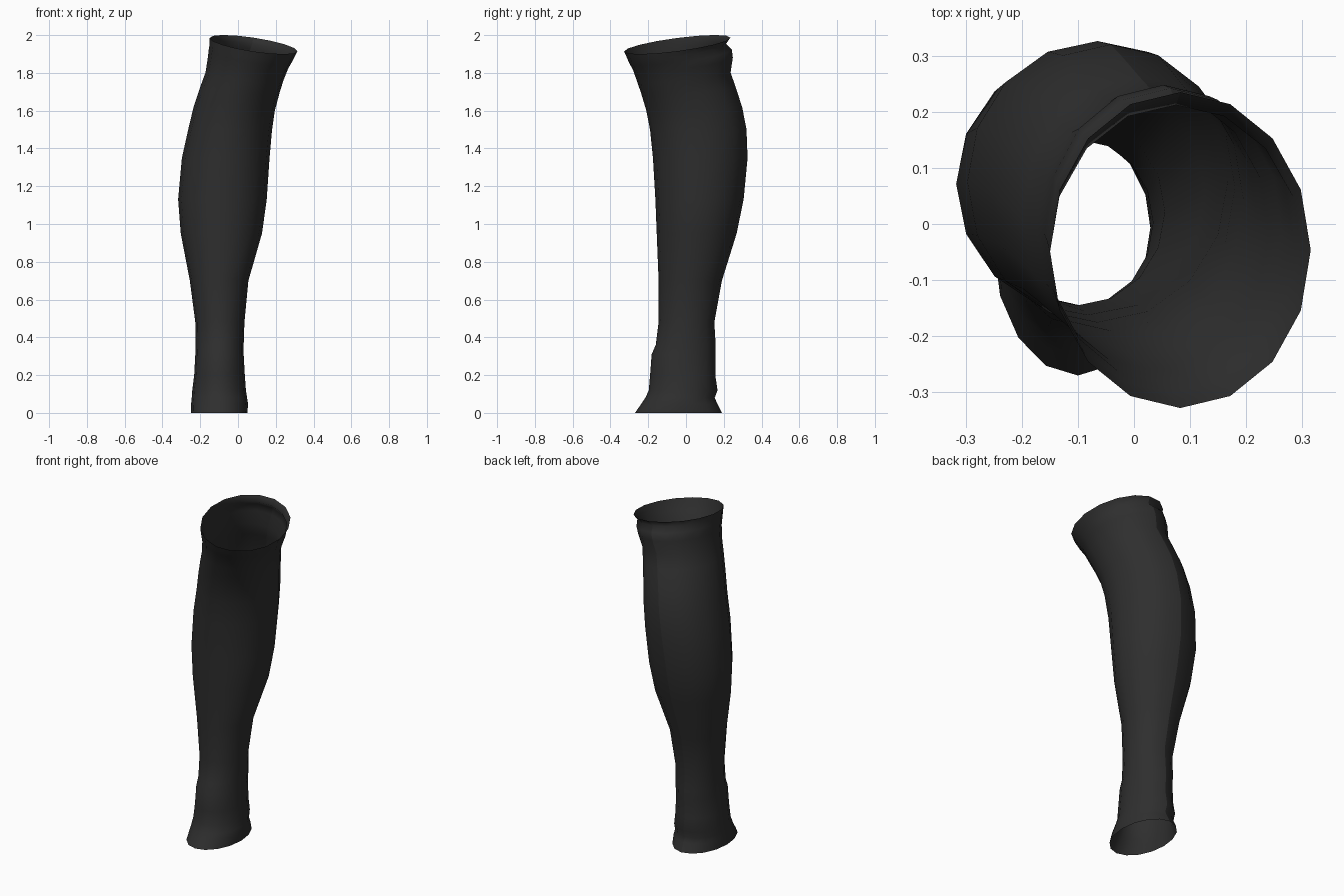
import bpy, bmesh, math

SIDES = 16

# Rings from hem to top rim: z, x min, x max, y min, y max, tilt of the ring
RINGS = [
    (0.00, -0.25, 0.05, -0.27, 0.19, 0),
    (0.05, -0.248, 0.053, -0.235, 0.165, 0),
    (0.08, -0.245, 0.048, -0.215, 0.152, 0),
    (0.12, -0.242, 0.042, -0.197, 0.167, 0),
    (0.20, -0.232, 0.036, -0.19, 0.155, 0),
    (0.31, -0.226, 0.03, -0.182, 0.157, 0),
    (0.36, -0.225, 0.03, -0.16, 0.157, 0),
    (0.48, -0.226, 0.034, -0.145, 0.15, 0),
    (0.70, -0.255, 0.055, -0.145, 0.19, 0),
    (0.95, -0.303, 0.127, -0.155, 0.268, 0),
    (1.13, -0.317, 0.152, -0.162, 0.305, 0),
    (1.35, -0.297, 0.167, -0.175, 0.326, 0),
    (1.50, -0.263, 0.18, -0.19, 0.32, 0.1),
    (1.61, -0.235, 0.195, -0.21, 0.297, 0.3),
    (1.71, -0.20, 0.22, -0.238, 0.262, 0.5),
    (1.78, -0.172, 0.24, -0.26, 0.236, 0.7),
    (1.85, -0.16, 0.265, -0.282, 0.248, 0.9),
    (1.89, -0.155, 0.285, -0.302, 0.242, 1),
    (1.92, -0.15, 0.30, -0.315, 0.212, 1),
    (1.95, -0.15, 0.315, -0.328, 0.235, 1),
]

mat = bpy.data.materials.new("charcoal fabric")
mat.diffuse_color = (0.028, 0.028, 0.028, 1)

# Open tube lofted through the rings, following the calf and the ankle
bm = bmesh.new()
loops = []
for z, x0, x1, y0, y1, tilt in RINGS:
    cx, cy, rx, ry = (x0 + x1) / 2, (y0 + y1) / 2, (x1 - x0) / 2, (y1 - y0) / 2
    loop = []
    for i in range(SIDES):
        a = 2 * math.pi * i / SIDES
        dx, dy = rx * math.cos(a), ry * math.sin(a)
        loop.append(bm.verts.new((cx + dx, cy + dy, z + tilt * (0.13 * dy - 0.15 * dx))))
    loops.append(loop)

for low, high in zip(loops, loops[1:]):
    for i in range(SIDES):
        j = (i + 1) % SIDES
        face = bm.faces.new((low[i], low[j], high[j], high[i]))
        face.smooth = True

# Hard seam down the back
for low, high in zip(loops, loops[1:]):
    bm.edges.get((low[SIDES // 4], high[SIDES // 4])).smooth = False

mesh = bpy.data.meshes.new("leg_sleeve")
bm.to_mesh(mesh)
bm.free()
mesh.materials.append(mat)
obj = bpy.data.objects.new("leg_sleeve", mesh)
bpy.context.collection.objects.link(obj)
